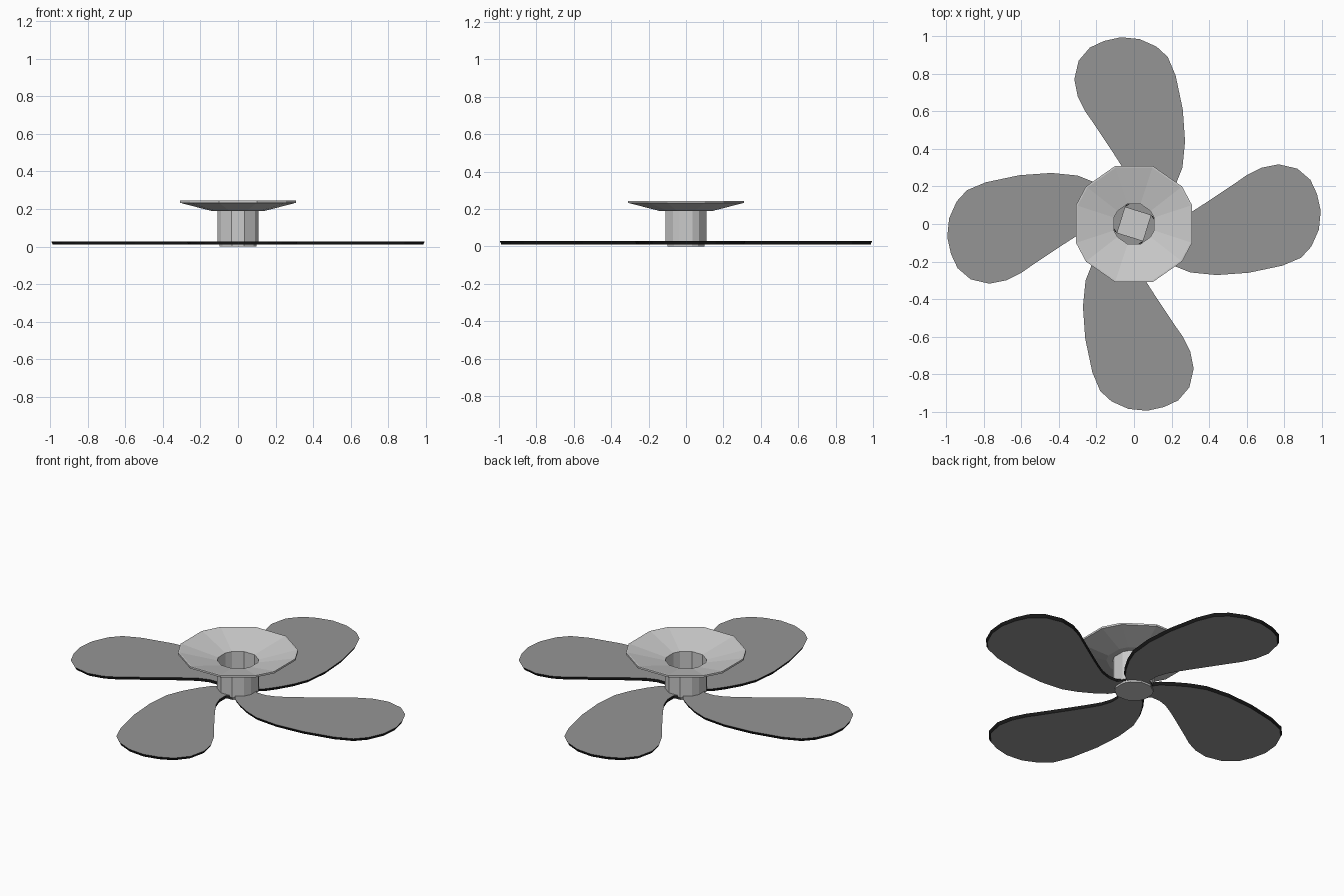
import bpy, bmesh
from math import cos, sin, radians

if "Cube" in bpy.data.objects:
    bpy.data.objects.remove(bpy.data.objects["Cube"])

# Uneven twelve-sided ring shared by the round parts
ANGLES = [18, 38, 72, 108, 142, 162, 198, 218, 252, 288, 322, 342]


def material(name, shade):
    m = bpy.data.materials.new(name)
    m.diffuse_color = (shade, shade, shade, 1)
    m.use_nodes = True
    m.node_tree.nodes["Principled BSDF"].inputs["Base Color"].default_value = m.diffuse_color
    return m


blade_grey = material("blade_grey", 0.3)
rim_black = material("rim_black", 0.01)


def finish(name, bm, mats=()):
    bmesh.ops.recalc_face_normals(bm, faces=bm.faces)
    mesh = bpy.data.meshes.new(name)
    bm.to_mesh(mesh)
    bm.free()
    for m in mats:
        mesh.materials.append(m)
    ob = bpy.data.objects.new(name, mesh)
    bpy.context.collection.objects.link(ob)
    return ob


def bridge(bm, a, b, mat=0):
    for i in range(len(a)):
        j = (i + 1) % len(a)
        bm.faces.new((a[i], a[j], b[j], b[i])).material_index = mat


def lathe(name, profile, closed):
    bm = bmesh.new()
    rings = [[bm.verts.new((r * cos(radians(t)), r * sin(radians(t)), z))
              for t in ANGLES] for r, z in profile]
    for a, b in zip(rings, rings[1:]):
        bridge(bm, a, b)
    if closed:
        bridge(bm, rings[-1], rings[0])
    else:
        bm.faces.new(rings[0])
        bm.faces.new(rings[-1])
    return finish(name, bm)


# Tube flaring into a shallow dish, and the small disc closing the bottom
lathe("hub_tube_and_dish", [(.115, .018), (.115, .19), (.15, .19), (.325, .233),
                            (.325, .244), (.316, .244), (.112, .192), (.112, .018)], True)
lathe("hub_disc", [(.105, 0), (.105, .018)], False)

# Blade outline: concave edge outwards, round the tip, convex edge back
OUTLINE = [(.09, .05), (.12, .005), (.18, .005), (.24, .025), (.30, .06), (.37, .105),
           (.55, .225), (.60, .26), (.68, .30), (.77, .318), (.87, .295), (.94, .235),
           (.975, .16), (.995, .07), (.985, -.03), (.945, -.12), (.89, -.18),
           (.79, -.222), (.61, -.26), (.44, -.272), (.30, -.258), (.21, -.222),
           (.13, -.175), (.07, -.13), (.045, -.095)]


def blade(name, turn):
    bm = bmesh.new()
    c, s = cos(radians(turn)), sin(radians(turn))

    def ring(points, z):
        return [bm.verts.new((c * x - s * y, s * x + c * y, z)) for x, y in points]

    # underside is drawn in slightly so the dark rim slopes
    inner = [(.5 + (x - .5) * .985, .015 + (y - .015) * .97) for x, y in OUTLINE]
    low, high = ring(inner, .011), ring(OUTLINE, .028)
    bm.faces.new(low)
    bm.faces.new(high)
    bridge(bm, low, high, 1)
    finish(name, bm, (blade_grey, rim_black))


for i in range(4):
    blade(f"blade_{i + 1}", 90 * i)
